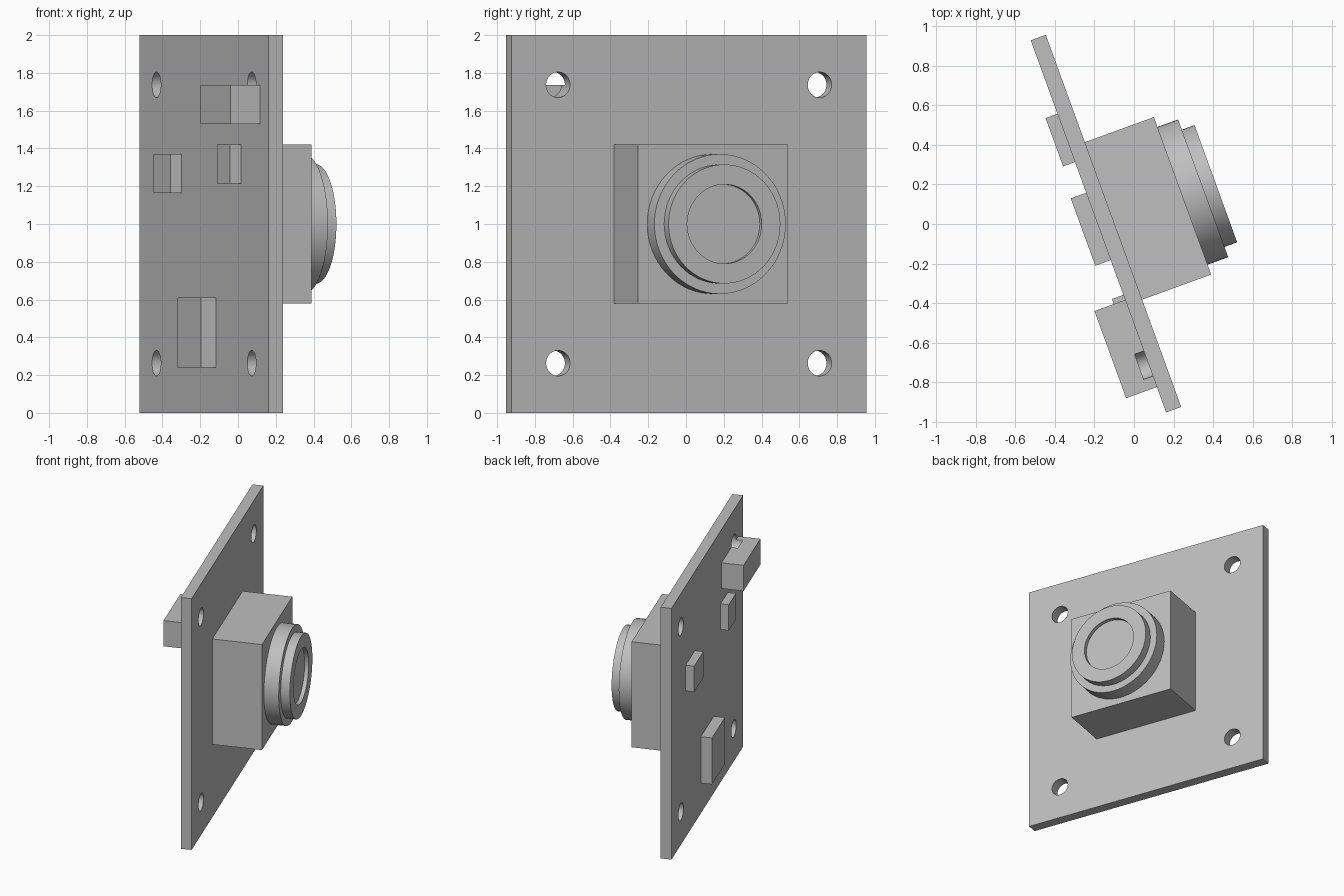
import bpy, bmesh, math
from mathutils import Matrix, Vector

cube = bpy.data.objects.get("Cube")
if cube:
    bpy.data.objects.remove(cube, do_unlink=True)

# Board frame: x points out of the lens side, y runs along the board
TURN = Matrix.Rotation(math.radians(20), 4, 'Z')
BACK, FACE = -0.173, -0.092
MID_Y, MID_Z = 0.05, 1.0

grey = bpy.data.materials.new("plain grey")
grey.use_nodes = True
COLOUR = (0.52, 0.52, 0.52, 1)
grey.diffuse_color = COLOUR
grey.node_tree.nodes["Principled BSDF"].inputs["Base Color"].default_value = COLOUR


def finish(name, bm):
    """Turn a bmesh into an object standing in the rotated frame."""
    bmesh.ops.recalc_face_normals(bm, faces=bm.faces)
    bm.transform(TURN)
    mesh = bpy.data.meshes.new(name)
    bm.to_mesh(mesh)
    bm.free()
    mesh.materials.append(grey)
    obj = bpy.data.objects.new(name, mesh)
    bpy.context.collection.objects.link(obj)
    return obj


def box(name, xs, ys, zs):
    bm = bmesh.new()
    bmesh.ops.create_cube(bm, size=1)
    low, high = (Vector(c) for c in zip(xs, ys, zs))
    size = high - low
    bm.transform(Matrix.Translation((low + high) / 2) @ Matrix.Diagonal((*size, 1)))
    return finish(name, bm)


def lathe(name, profile, y, z, steps=64):
    """Spin (x, radius) points around an axis parallel to x."""
    bm = bmesh.new()
    verts = [bm.verts.new((x, y + r, z)) for x, r in profile]
    edges = [bm.edges.new(pair) for pair in zip(verts, verts[1:])]
    bmesh.ops.spin(bm, geom=verts + edges, cent=(0, y, z), axis=(1, 0, 0),
                   angle=math.tau, steps=steps, use_merge=True)
    bmesh.ops.remove_doubles(bm, verts=bm.verts, dist=1e-5)
    return finish(name, bm)


def smooth(obj):
    bpy.ops.object.select_all(action='DESELECT')
    obj.select_set(True)
    bpy.context.view_layer.objects.active = obj
    bpy.ops.object.shade_smooth_by_angle(angle=math.radians(30))


def cut(obj, cutter):
    mod = obj.modifiers.new("hole", 'BOOLEAN')
    mod.operation = 'DIFFERENCE'
    mod.solver = 'EXACT'
    mod.object = cutter
    bpy.context.view_layer.objects.active = obj
    bpy.ops.object.modifier_apply(modifier=mod.name)


# Circuit board
board = box("circuit_board", (BACK, FACE), (MID_Y - 1, MID_Y + 1), (0, 2))

# Chips on the back of the board
box("upper_chip", (-0.237, BACK), (0.396, 0.655), (1.165, 1.37))
box("lower_chip", (-0.256, BACK), (-0.131, 0.231), (0.24, 0.61))
box("small_chip", (-0.234, BACK), (-0.52, -0.318), (1.215, 1.42))
connector = box("connector", (-0.338, BACK), (-0.813, -0.345), (1.53, 1.735))

# Screw holes, which also notch the connector
for side in (-1, 1):
    for up in (-1, 1):
        drill = lathe("drill", [(-0.222, 0), (-0.222, 0.0675), (0, 0.0675), (0, 0)],
                      MID_Y + side * 0.737, MID_Z + up * 0.737, 40)
        cut(board, drill)
        if side < 0 < up:
            cut(connector, drill)
        bpy.data.objects.remove(drill, do_unlink=True)
smooth(board)
smooth(connector)

# Camera housing
box("housing", (FACE, 0.279), (MID_Y - 0.423, MID_Y + 0.423), (0.58, 1.42))

# Stepped lens barrel with a shallow recess
lens = lathe("lens_barrel",
             [(0.279, 0), (0.279, 0.37), (0.39, 0.37), (0.39, 0.315),
              (0.458, 0.315), (0.458, 0.21), (0.428, 0.21), (0.428, 0)],
             MID_Y, MID_Z)
smooth(lens)
